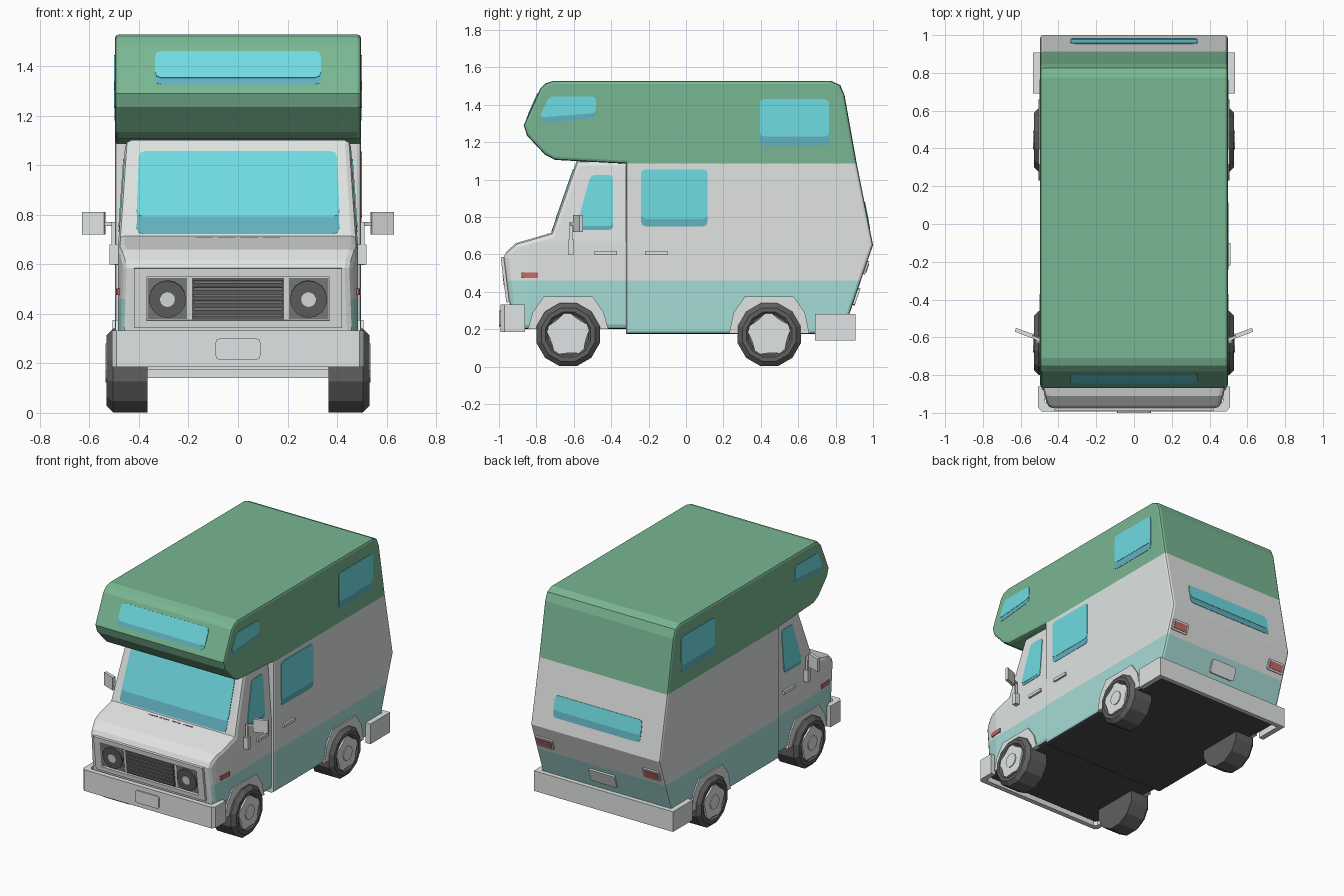
import bpy, bmesh, math
from mathutils import Vector

if "Cube" in bpy.data.objects:
    bpy.data.objects.remove(bpy.data.objects["Cube"])

def mat(name, r, g, b):
    m = bpy.data.materials.new(name)
    m.diffuse_color = [((c / 255 + 0.055) / 1.055) ** 2.4 for c in (r, g, b)] + [1]
    m.use_nodes = True
    m.node_tree.nodes["Principled BSDF"].inputs["Base Color"].default_value = m.diffuse_color
    return m

BODY = mat("pale_grey_paint", 224, 228, 226)
GREEN = mat("green_paint", 121, 183, 147)
TEAL = mat("teal_paint", 166, 220, 215)
GLASS = mat("light_glass", 111, 220, 226)
GLASS2 = mat("shaded_glass", 97, 178, 192)
TYRE = mat("tyre_rubber", 96, 96, 96)
FLOOR = mat("underside_black", 76, 76, 76)
RED = mat("red_lamp", 200, 104, 104)
SILVER = mat("silver_trim", 224, 228, 227)
TRIM = mat("dark_grey_trim", 124, 126, 126)

def add(name, bm, mats):
    bmesh.ops.recalc_face_normals(bm, faces=bm.faces)
    me = bpy.data.meshes.new(name)
    bm.to_mesh(me)
    bm.free()
    ob = bpy.data.objects.new(name, me)
    bpy.context.collection.objects.link(ob)
    for m in mats:
        me.materials.append(m)
    return ob

def rounded(pts, r):
    out = []
    for i, p in enumerate(pts):
        p, a, b = Vector(p), Vector(pts[i - 1]), Vector(pts[(i + 1) % len(pts)])
        s, e = p + (a - p).normalized() * r, p + (b - p).normalized() * r
        out += [s, (s + 2 * p + e) / 4, e]
    return out

def prism(name, pts, fmap, d0, d1, m, r=0):
    """Extrude a 2D outline from depth d0 to d1 on a mapped surface."""
    if r:
        pts = rounded(pts, r)
    bm = bmesh.new()
    lo = [bm.verts.new(fmap(u, v, d0)) for u, v in pts]
    hi = [bm.verts.new(fmap(u, v, d1)) for u, v in pts]
    bm.faces.new(lo)
    bm.faces.new(hi)
    for i in range(len(pts)):
        bm.faces.new((lo[i - 1], lo[i], hi[i], hi[i - 1]))
    return add(name, bm, [m])

def rect(u0, u1, v0, v1):
    return [(u0, v0), (u1, v0), (u1, v1), (u0, v1)]

def slope(p, q, sign=1):
    """Surface across x, rising from side-profile point p to q."""
    p, q = Vector(p), Vector(q)
    d = (q - p).normalized()
    n = Vector((-d.y, d.x)) * sign
    def f(u, v, h):
        c = p.lerp(q, (v - p.y) / (q.y - p.y)) + n * h
        return (u, c.x, c.y)
    return f

def side(s, width):
    return lambda u, v, d: (s * (width(u, v) + d), u, v)

def top(u, v, d):
    return (u, v, d)

def window(name, pts, fmap, k):
    """Shaded pane with a lighter pane over its upper part."""
    vmax = max(v for u, v in pts)
    prism(name + "_shade", pts, fmap, -0.004, 0.002, GLASS2, 0.025)
    prism(name + "_glass", [(u, vmax - (vmax - v) * k) for u, v in pts], fmap, -0.004, 0.004, GLASS, 0.025)

def shell(name, prof, hw, bev, cuts, mats, rule, width=None):
    """Extruded side profile with rounded rims, sliced for paint bands."""
    bm = bmesh.new()
    f = bm.faces.new([bm.verts.new((-hw, y, z)) for y, z in prof])
    ext = bmesh.ops.extrude_face_region(bm, geom=[f], use_keep_orig=True)
    bmesh.ops.translate(bm, vec=(2 * hw, 0, 0), verts=[g for g in ext['geom'] if isinstance(g, bmesh.types.BMVert)])
    bmesh.ops.recalc_face_normals(bm, faces=bm.faces)
    rims = [e for e in bm.edges if abs(e.verts[0].co.x - e.verts[1].co.x) < 1e-5]
    bmesh.ops.bevel(bm, geom=rims, offset=bev, segments=2, profile=0.5, affect='EDGES')
    for co, no in cuts:
        bmesh.ops.bisect_plane(bm, geom=bm.verts[:] + bm.edges[:] + bm.faces[:], plane_co=co, plane_no=no, dist=1e-5)
    if width:
        for v in bm.verts:
            v.co.x *= width(v.co.y, v.co.z) / hw
    bmesh.ops.recalc_face_normals(bm, faces=bm.faces)
    for f in bm.faces:
        f.material_index = rule(f.calc_center_median(), f.normal)
    return add(name, bm, mats)

# camper body with the sleeping area over the cab
camper = [(-0.32, 0.175), (0.84, 0.175), (0.877, 0.29), (1.0, 0.65), (0.913, 1.085), (0.848, 1.45),
          (0.825, 1.505), (0.775, 1.528), (-0.71, 1.528), (-0.75, 1.515), (-0.78, 1.485), (-0.868, 1.29),
          (-0.85, 1.235), (-0.755, 1.134), (-0.70, 1.105), (-0.32, 1.085)]
def camper_rule(c, n):
    if n.z < -0.9 and c.z < 0.3:
        return 3
    if n.y < -0.9 and c.z < 1.085:
        return 0
    return 1 if c.z > 1.085 else 2 if c.z < 0.46 else 0
CW = 0.497
shell("camper_body", camper, CW, 0.016, [((0, 0, 1.085), (0, 0, 1)), ((0, 0, 0.46), (0, 0, 1))],
      [BODY, GREEN, TEAL, FLOOR], camper_rule)

# driver cab
def cab_w(y, z):
    w = 0.485 - 0.03 * max(0, z - 0.66) / 0.43
    return w - 0.03 * (max(0, -0.84 - y) / 0.13) ** 1.5
cab = [(-0.30, 0.2), (-0.93, 0.2), (-0.945, 0.345), (-0.975, 0.585), (-0.96, 0.615), (-0.91, 0.66),
       (-0.72, 0.715), (-0.585, 1.1), (-0.30, 1.1)]
def cab_rule(c, n):
    if n.z < -0.9:
        return 2
    return 1 if c.z < 0.46 and abs(n.x) > 0.6 else 0
shell("cab", cab, 0.485, 0.025,
      [((0, 0, 0.46), (0, 0, 1)), ((0, 0, 0.66), (0, 0, 1)), ((0, -0.84, 0), (0, 1, 0)), ((0, -0.91, 0), (0, 1, 0))],
      [BODY, TEAL, FLOOR], cab_rule, cab_w)

front = slope((-0.945, 0.345), (-0.975, 0.585))
hood = slope((-0.91, 0.66), (-0.72, 0.715))
screen = slope((-0.72, 0.715), (-0.585, 1.1))
over = slope((-0.868, 1.29), (-0.78, 1.485))
rear_up = slope((1.0, 0.65), (0.913, 1.085), -1)
rear_low = slope((0.877, 0.29), (1.0, 0.65), -1)

# windows across the front and back
window("windscreen", [(-0.41, 0.722), (0.41, 0.722), (0.4, 1.055), (-0.4, 1.055)], screen, 0.79)
window("overcab_front_window", rect(-0.335, 0.335, 1.325, 1.46), over, 0.8)
window("rear_window", rect(-0.335, 0.335, 0.735, 0.88), rear_up, 0.68)

# grille surround, grille and slats
for u0, u1, v0, v1 in ((-0.42, 0.42, 0.55, 0.585), (-0.42, 0.42, 0.345, 0.375),
                       (-0.42, -0.37, 0.375, 0.55), (0.37, 0.42, 0.375, 0.55)):
    prism("grille_surround", rect(u0, u1, v0, v1), front, -0.01, 0.016, BODY)
prism("grille", rect(-0.185, 0.185, 0.378, 0.545), front, -0.01, 0.006, TYRE)
for i in range(6):
    z = 0.388 + i * 0.027
    prism("grille_slat", rect(-0.18, 0.18, z, z + 0.012), front, 0, 0.013, TRIM)
for i in range(4):
    x = -0.135 + i * 0.09
    prism("hood_vent", rect(x - 0.035, x + 0.035, 0.7075, 0.710), hood, -0.003, 0.001, TYRE)

# bumpers wrapping the corners
def bumper(name, half, z0, z1, m):
    pts = half + [(-x, y) for x, y in reversed(half)]
    inner = [(x * 0.93, y * 0.965 if 0 < i < len(pts) - 1 else y) for i, (x, y) in enumerate(pts)]
    prism(name, pts + inner[::-1], top, z0, z1, m)
bumper("front_bumper", [(0.508, -0.86), (0.508, -0.97), (0.49, -0.992)], 0.185, 0.332, SILVER)
bumper("rear_bumper", [(0.535, 0.69), (0.535, 0.907)], 0.14, 0.28, SILVER)
prism("front_number_plate", rect(-0.09, 0.09, 0.215, 0.3), lambda u, v, d: (u, -0.992 - d, v), -0.005, 0.008, SILVER, 0.015)
prism("rear_number_plate", rect(-0.1, 0.1, 0.33, 0.42), rear_low, -0.01, 0.012, SILVER, 0.015)

# wheel: lathed tyre with a scalloped hub
def wheel(s, y):
    prof = [(0.365, 0.175), (0.505, 0.175), (0.53, 0.148), (0.53, 0.125), (0.517, 0.112)]
    bm = bmesh.new()
    rings = [[bm.verts.new((s * x, y + r * math.cos((i + 0.5) * math.pi / 6), 0.171 + r * math.sin((i + 0.5) * math.pi / 6)))
              for i in range(12)] for x, r in prof]
    bm.faces.new(rings[0])
    bm.faces.new(rings[-1])
    for a, b in zip(rings, rings[1:]):
        for i in range(12):
            bm.faces.new((a[i - 1], a[i], b[i], b[i - 1]))
    add("tyre", bm, [TYRE])
    star = []
    for i in range(20):
        r, a = (0.115, 0.115, 0.1, 0.1)[i % 4], i * math.pi / 10 + 0.2
        star.append((y + r * math.cos(a), 0.171 + r * math.sin(a)))
    prism("hub", star, side(s, lambda u, v: 0.517), -0.01, 0.012, SILVER)
    cap = [(y + 0.05 * math.cos(i * math.pi / 5), 0.171 + 0.05 * math.sin(i * math.pi / 5)) for i in range(10)]
    prism("hub_cap", cap, side(s, lambda u, v: 0.517), 0, 0.018, SILVER)

for s in (-1, 1):
    flat, cabside = side(s, lambda u, v: CW), side(s, cab_w)
    # wheels and arches
    for y, z, surf in ((-0.63, 0.2, cabside), (0.445, 0.176, flat)):
        wheel(s, y)
        arch = [(y - 0.215, z), (y - 0.19, 0.29), (y - 0.13, 0.375), (y + 0.13, 0.375), (y + 0.19, 0.29), (y + 0.215, z)]
        prism("wheel_arch", arch, surf, -0.02, 0.009, BODY)
    # side windows
    window("cab_window", [(-0.585, 0.73), (-0.39, 0.73), (-0.39, 1.025), (-0.51, 1.025)], cabside, 0.93)
    window("overcab_side_window", [(-0.785, 1.30), (-0.48, 1.33), (-0.48, 1.445), (-0.73, 1.445)], flat, 0.78)
    window("rear_side_window", rect(0.395, 0.765, 1.18, 1.43), flat, 0.8)
    # door handle and side marker
    prism("cab_door_handle", rect(-0.49, -0.37, 0.597, 0.618), cabside, -0.01, 0.014, SILVER)
    prism("side_marker", rect(-0.88, -0.79, 0.475, 0.503), cabside, -0.01, 0.008, RED)
    # headlights
    a, b = sorted((s * 0.205, s * 0.365))
    prism("headlight_housing", rect(a, b, 0.38, 0.545), front, -0.01, 0.004, TRIM)
    for name, r, d, m in (("headlight_rim", 0.075, 0.014, TYRE), ("headlight_bulb", 0.03, 0.018, SILVER)):
        ring = [(s * 0.285 + r * math.cos(i * math.pi / 8), 0.46 + r * math.sin(i * math.pi / 8)) for i in range(16)]
        prism(name, ring, front, 0, d, m)
    # tail lights
    a, b = sorted((s * 0.345, s * 0.475))
    prism("tail_light_frame", rect(a, b, 0.495, 0.565), rear_low, -0.01, 0.01, SILVER, 0.01)
    prism("tail_light", rect(a + 0.012, b - 0.012, 0.507, 0.553), rear_low, 0, 0.014, RED)
    # door mirror
    mx = lambda u, v, d: (s * u, v, d)
    prism("mirror_base", rect(0.475, 0.518, -0.63, -0.598), mx, 0.6, 0.68, SILVER)
    prism("mirror_post", rect(0.495, 0.51, -0.625, -0.608), mx, 0.66, 0.77, SILVER)
    prism("mirror_arm", [(0.495, -0.625), (0.56, -0.595), (0.56, -0.58), (0.495, -0.608)], mx, 0.755, 0.77, SILVER)
    prism("mirror_head", [(0.54, -0.605), (0.63, -0.57), (0.625, -0.55), (0.535, -0.583)], mx, 0.72, 0.81, SILVER)

# camper door on the right side only
right = side(1, lambda u, v: CW)
window("camper_door_window", rect(-0.24, 0.115, 0.75, 1.055), right, 0.87)
prism("camper_door_handle", rect(-0.22, -0.10, 0.597, 0.618), right, -0.01, 0.014, SILVER)
